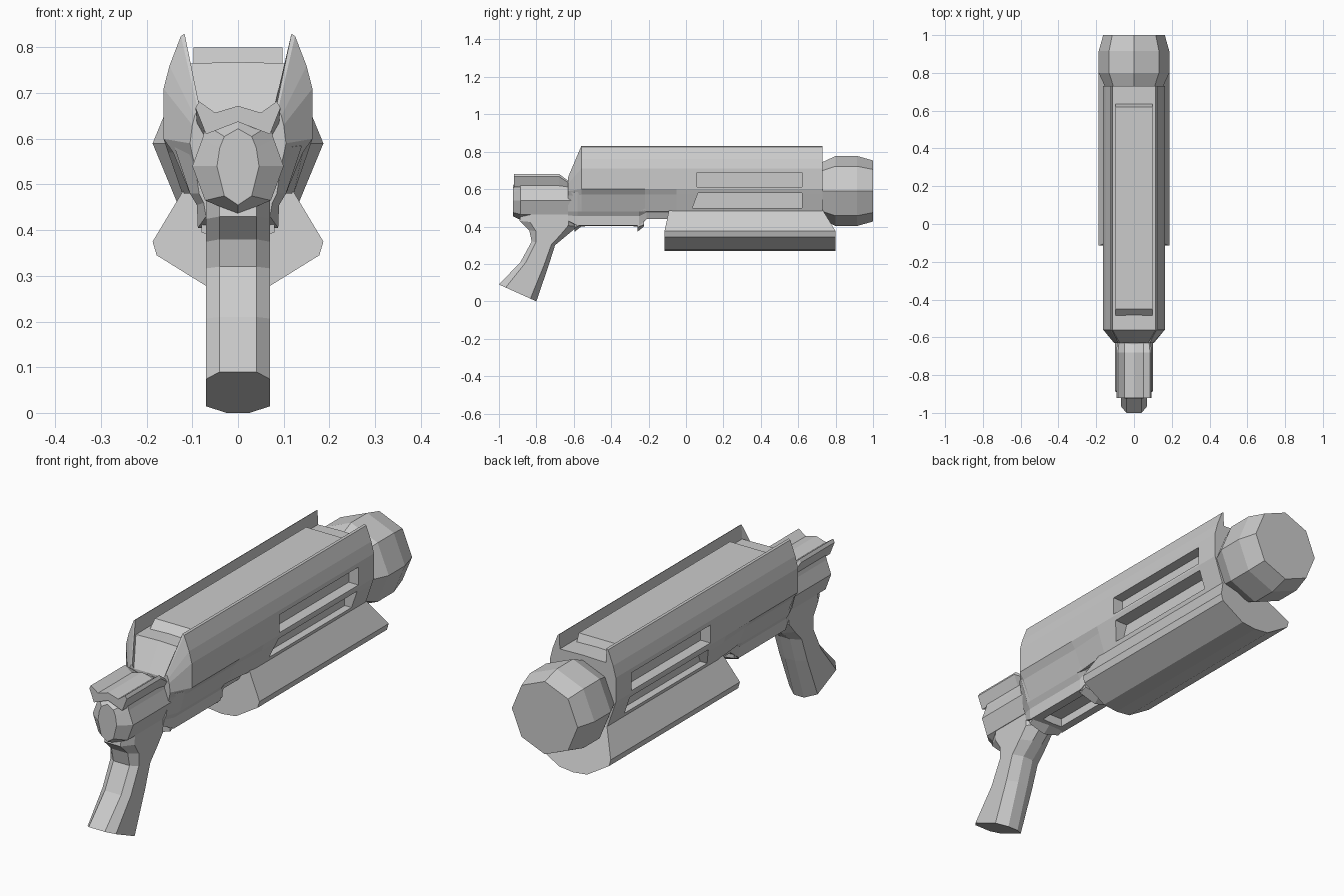
import bpy, bmesh
from math import cos, sin, pi

if "Cube" in bpy.data.objects:
    bpy.data.objects.remove(bpy.data.objects["Cube"])


def build(name, rings):
    """Skin a list of closed rings of (x, y, z) points and cap both ends."""
    bm = bmesh.new()
    vs = [[bm.verts.new(p) for p in r] for r in rings]
    n = len(rings[0])
    for a, b in zip(vs, vs[1:]):
        for i in range(n):
            j = (i + 1) % n
            bm.faces.new((a[i], a[j], b[j], b[i]))
    bm.faces.new(vs[0])
    bm.faces.new(vs[-1])
    bmesh.ops.recalc_face_normals(bm, faces=bm.faces[:])
    me = bpy.data.meshes.new(name)
    bm.to_mesh(me)
    bm.free()
    ob = bpy.data.objects.new(name, me)
    bpy.context.collection.objects.link(ob)
    return ob


def sym(half):
    """Close a right-hand half outline with its mirror image."""
    return half + [(-x, y, z) for x, y, z in reversed(half) if x > 1e-6]


def loft(name, sections):
    """Sections are (y, [(x, z), ...]) half outlines from top to bottom."""
    return build(name, [sym([(x, y, z) for x, z in pts]) for y, pts in sections])


def slab(name, x0, x1, profile):
    """Extrude a (y, z) side profile between two x positions."""
    return build(name, [[(x, y, z) for y, z in profile] for x in (x0, x1)])


def cut(target, cutter):
    cutter.hide_render = True
    m = target.modifiers.new("cut", 'BOOLEAN')
    m.operation, m.solver, m.object = 'DIFFERENCE', 'EXACT', cutter
    bpy.context.view_layer.objects.active = target
    bpy.ops.object.modifier_apply(modifier=m.name)
    bpy.data.objects.remove(cutter)


# Main shell with two raised fins and a tapered rear
upper = [(0, .768), (.114, .765), (.117, .83), (.125, .825), (.150, .76), (.163, .71), (.163, .60)]
rear = upper + [(.142, .57), (.105, .48), (0, .48)]
fore = upper + [(.153, .57), (.122, .48), (0, .48)]
tail = [(0, .65), (.075, .65), (.083, .665), (.088, .665), (.095, .65), (.10, .63),
        (.105, .59), (.10, .565), (.08, .48), (0, .48)]
shell = loft("main_shell", [(-.63, tail), (-.56, rear), (-.22, rear), (-.05, fore), (.73, fore)])

# Recessed side windows
for s in (1, -1):
    cut(shell, slab("window_cutter", s * .115, s * .3,
                    [(.06, .61), (.62, .61), (.62, .69), (.06, .69)]))
    cut(shell, slab("slot_cutter", s * .095, s * .3,
                    [(.035, .50), (.62, .50), (.62, .58), (.065, .58)]))

# Top plate with a stepped ramp at the rear
slab("top_plate", -.097, .097, [(-.53, .72), (-.45, .80), (.62, .80), (.64, .755), (-.53, .66)])
slab("ramp_step", -.085, .085, [(-.61, .66), (-.59, .70), (-.50, .71), (-.50, .64), (-.61, .63)])

# Lower frame with trigger recess
low = [(0, .59), (.14, .585), (.105, .48), (.09, .455), (.088, .405), (0, .40)]
low_tail = [(0, .59), (.10, .58), (.085, .48), (.075, .46), (.07, .43), (0, .42)]
low_front = [(0, .59), (.14, .585), (.11, .49), (.09, .475), (.075, .44), (0, .44)]
frame = loft("lower_frame", [(-.63, low_tail), (-.58, low), (-.25, low), (-.21, low_front), (-.05, low_front)])
cut(frame, slab("recess_cutter", -.05, .05, [(-.54, .3), (-.28, .3), (-.28, .44), (-.54, .44)]))
for name, y in (("guard_nub_rear", -.58), ("guard_nub_front", -.245)):
    loft(name, [(y - .015, [(0, .42), (.08, .42), (.08, .395), (0, .372)]),
                (y + .02, [(0, .42), (.08, .43), (.08, .41), (0, .40)])])

# Faceted muzzle drum
build("muzzle_drum", [[(r * cos(i * pi / 4), y, .59 + r * sin(i * pi / 4)) for i in range(8)]
                      for y, r in ((.70, .14), (.735, .157), (.80, .187), (.915, .187), (1.0, .163))])

# Foregrip with slanted ends
half = [(0, .49, 0), (.118, .49, 0), (.187, .375, 1), (.178, .345, 1), (.07, .278, 1), (0, .27, 1)]
build("foregrip", [sym([(x, yl if k else yt, z) for x, z, k in half])
                   for yt, yl in ((-.09, -.115), (.73, .80))])

# Rear receiver with bevelled cap
rec = [(0, .645), (.07, .63), (.078, .60), (.10, .54), (.072, .465), (0, .435)]
cap = [(0, .622), (.03, .605), (.04, .58), (.046, .54), (.03, .475), (0, .455)]
loft("rear_receiver", [(-.925, cap), (-.885, rec), (-.60, rec)])

# Upturned cap rail above the receiver
rail = [(0, .672), (.05, .657), (.085, .682), (.093, .668), (.07, .61), (0, .637)]
rail_end = [(0, .64), (.05, .635), (.08, .645), (.09, .635), (.07, .60), (0, .61)]
loft("receiver_rail", [(-.92, rail), (-.68, rail), (-.63, rail_end)])

# Pistol grip, lofted between its back edge and front edge
spans = [((-1.0, .09), (-.80, .0)), ((-.885, .21), (-.735, .19)), ((-.825, .32), (-.70, .30)),
         ((-.838, .38), (-.64, .35)), ((-.89, .43), (-.58, .40)), ((-.88, .48), (-.58, .48))]
rings = []
for (ya, za), (yb, zb) in spans:
    rings.append(sym([(x, ya + (yb - ya) * t, za + (zb - za) * t)
                      for x, t in ((.04, 0), (.07, .18), (.07, .84), (.025, 1))]))
build("pistol_grip", rings)
